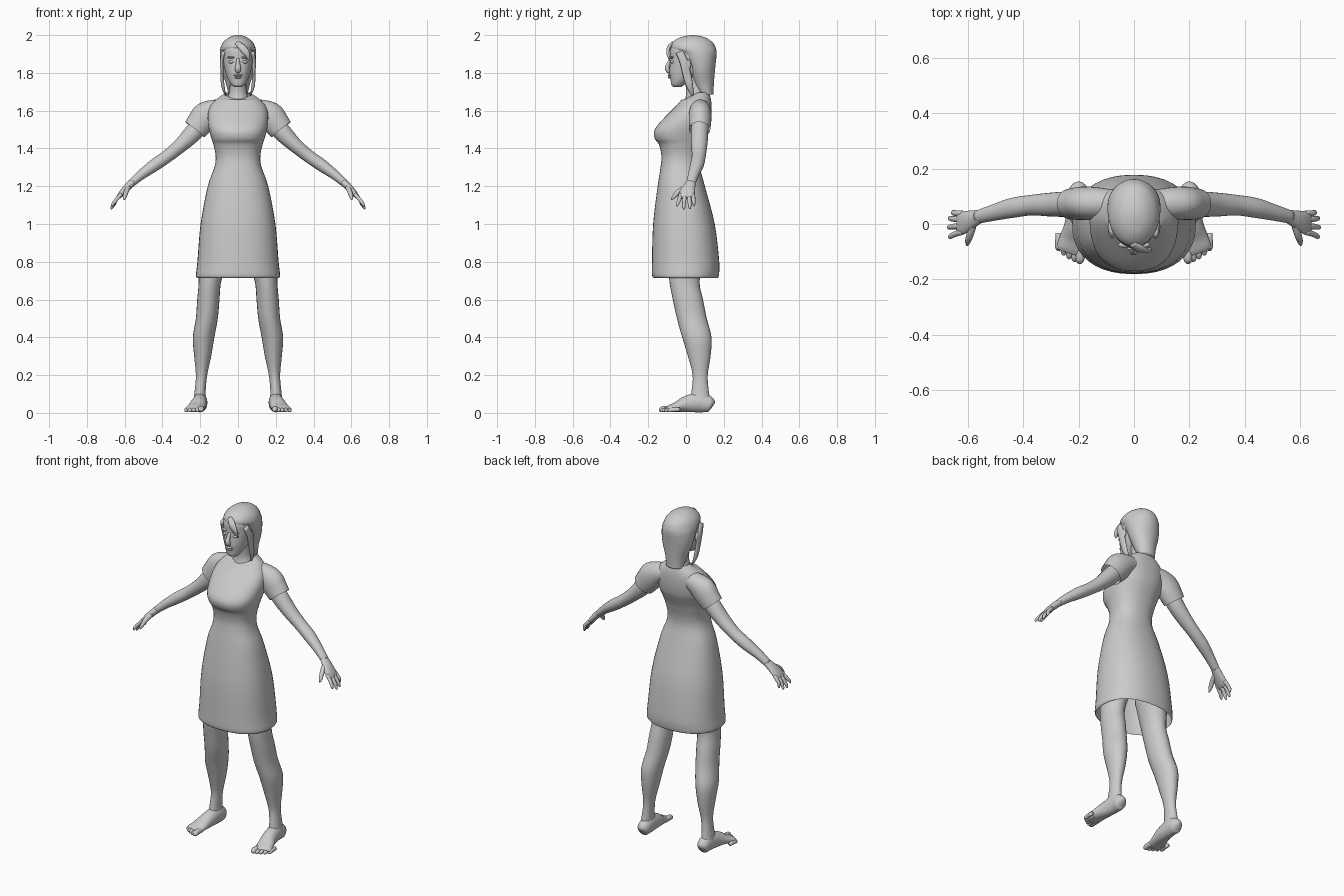
import bpy, bmesh, math
from mathutils import Vector

grey = bpy.data.materials.new("plain grey")
grey.diffuse_color = (0.6, 0.6, 0.6, 1)


def finish(name, bm, mirror):
    bmesh.ops.recalc_face_normals(bm, faces=bm.faces)
    me = bpy.data.meshes.new(name)
    bm.to_mesh(me)
    bm.free()
    me.materials.append(grey)
    for p in me.polygons:
        p.use_smooth = True
    ob = bpy.data.objects.new(name, me)
    bpy.context.collection.objects.link(ob)
    if mirror:
        ob.modifiers.new("mirror", 'MIRROR').use_mirror_merge = False
    return ob


def catmull(rows, steps):
    """Smooth curve through rows of numbers."""
    out = []
    for i in range(len(rows) - 1):
        p0, p1 = rows[max(i - 1, 0)], rows[i]
        p2, p3 = rows[i + 1], rows[min(i + 2, len(rows) - 1)]
        for s in range(steps):
            t = s / steps
            out.append([0.5 * (2 * b + (c - a) * t + (2 * a - 5 * b + 4 * c - d) * t * t
                               + (3 * b - a - 3 * c + d) * t ** 3)
                        for a, b, c, d in zip(p0, p1, p2, p3)])
    return out + [list(rows[-1])]


def tube(name, rows, u=(1, 0, 0), flat=False, sides=24, steps=4, power=2.0,
         caps=(True, True), mirror=False, dip=None):
    """Loft rings (x, y, z, half width along u, other half width)."""
    rows = catmull(rows, steps)
    bm = bmesh.new()
    rings = []
    for i, r in enumerate(rows):
        c = Vector(r[:3])
        t = Vector(rows[min(i + 1, len(rows) - 1)][:3]) - Vector(rows[max(i - 1, 0)][:3])
        t = Vector((0, 0, 1)) if flat else t.normalized()
        a = Vector(u)
        a = (a - t * a.dot(t)).normalized()
        b = t.cross(a)
        ring = []
        for k in range(sides):
            ang = 2 * math.pi * k / sides
            cs, sn = math.cos(ang), math.sin(ang)
            cs = math.copysign(abs(cs) ** (2 / power), cs)
            sn = math.copysign(abs(sn) ** (2 / power), sn)
            p = c + a * cs * max(r[3], .001) + b * sn * max(r[4], .001)
            if dip:
                p.z += dip(p, c)
            ring.append(bm.verts.new(p))
        rings.append(ring)
    for r0, r1 in zip(rings, rings[1:]):
        for k in range(sides):
            j = (k + 1) % sides
            bm.faces.new((r0[k], r0[j], r1[j], r1[k]))
    if caps[0]:
        bm.faces.new(rings[0])
    if caps[1]:
        bm.faces.new(rings[-1])
    return finish(name, bm, mirror)


def stack(name, rows, **kw):
    """Level rings given as (z, centre x, half width, front y, back y)."""
    return tube(name, [(x, (f + b) / 2, z, w, (b - f) / 2) for z, x, w, f, b in rows],
                flat=True, **kw)


def ball(name, loc, size, mirror=False):
    bm = bmesh.new()
    bmesh.ops.create_uvsphere(bm, u_segments=16, v_segments=10, radius=1)
    for v in bm.verts:
        v.co = Vector([l + c * s for l, c, s in zip(loc, v.co, size)])
    return finish(name, bm, mirror)


# Dress: open at hem, neckline dips at the front
def neckline(p, c):
    if p.z < 1.66:
        return 0
    return (p.z - 1.66) / .035 * -.03 * max(0, (c.y - p.y) / .06)


stack("dress", [
    (.715, 0, .218, -.172, .168), (.73, 0, .223, -.18, .174), (.80, 0, .215, -.18, .176),
    (1.0, 0, .198, -.174, .152), (1.2, 0, .16, -.15, .10), (1.3, 0, .125, -.135, .074),
    (1.36, 0, .118, -.13, .075), (1.42, 0, .13, -.143, .09), (1.45, 0, .14, -.164, .10),
    (1.485, 0, .15, -.17, .115), (1.52, 0, .157, -.153, .128), (1.57, 0, .16, -.108, .135),
    (1.62, 0, .15, -.058, .136), (1.66, 0, .115, -.022, .132), (1.695, 0, .066, .0, .122)],
    sides=40, power=2.3, caps=(False, False), dip=neckline)

# Sleeves: open at the cuff
tube("sleeve", [
    (.06, .075, 1.615, .045, .045), (.12, .075, 1.60, .056, .06), (.168, .075, 1.573, .06, .075),
    (.20, .074, 1.535, .059, .071), (.228, .072, 1.50, .056, .065)],
    u=(0, 1, 0), caps=(True, False), mirror=True)

# Arms
tube("arm", [
    (.17, .075, 1.56, .045, .045), (.235, .072, 1.485, .046, .048), (.30, .07, 1.42, .043, .039),
    (.37, .068, 1.362, .037, .034), (.44, .058, 1.313, .036, .033), (.51, .04, 1.262, .029, .026),
    (.565, .025, 1.215, .024, .02)], u=(0, 1, 0), mirror=True)

# Hands: palm, four fingers and a thumb
tube("palm", [
    (.555, .028, 1.224, .024, .02), (.59, .015, 1.19, .034, .019), (.615, .006, 1.163, .042, .016),
    (.632, .003, 1.143, .041, .011), (.636, .003, 1.138, .034, .005)],
    u=(0, 1, 0), mirror=True)
for base, tip in ((.037, (.655, .042, 1.095)), (.016, (.667, .02, 1.08)),
                  (-.006, (.67, -.012, 1.078)), (-.028, (.666, -.046, 1.093))):
    tx, ty, tz = tip
    tube("finger", [(.618, base, 1.158, .011, .011), (.648, (base + ty) / 2, 1.125, .0105, .01),
                    (tx - .003, ty, tz + .012, .0085, .008), (tx, ty, tz, .003, .003)],
         u=(0, 1, 0), sides=10, steps=3, mirror=True)
tube("thumb", [(.58, .0, 1.195, .014, .014), (.592, -.04, 1.17, .014, .013),
               (.60, -.065, 1.143, .010, .010), (.602, -.078, 1.128, .003, .003)],
     u=(0, 1, 0), sides=10, steps=3, mirror=True)

# Legs
stack("leg", [
    (.86, .125, .085, -.10, .10), (.70, .148, .06, -.088, .072), (.60, .157, .059, -.07, .09),
    (.50, .165, .058, -.048, .11), (.40, .182, .057, -.02, .135), (.30, .187, .045, .01, .13),
    (.20, .193, .03, .035, .115), (.12, .20, .029, .03, .12), (.06, .203, .034, .02, .13)],
    mirror=True)

# Feet and toes
tube("foot", [
    (.20, .142, .035, .012, .018), (.20, .128, .042, .033, .04), (.20, .075, .055, .038, .052),
    (.208, .0, .046, .042, .043), (.22, -.05, .031, .047, .027), (.229, -.088, .022, .05, .019),
    (.234, -.104, .019, .044, .012)], mirror=True)
for i in range(5):
    x, y = .194 + .0195 * i, -.134 + .0055 * i + .0015 * i * i
    r = .016 if i == 0 else .0115
    tube("toe", [(x, y + .055, r + .006, r, r), (x + .001, y + .015, r + .005, r, r),
                 (x + .001, y, r + .001, r * .9, r * .85), (x + .001, y - .01, r, r * .35, r * .35)],
         sides=10, steps=3, mirror=True)

# Neck and head
stack("neck", [(1.60, 0, .075, -.02, .12), (1.64, 0, .07, -.012, .12), (1.68, 0, .052, .0, .11),
               (1.72, 0, .044, .0, .10), (1.79, 0, .044, -.012, .10)])
stack("head", [
    (1.724, 0, .015, -.064, -.03), (1.735, 0, .034, -.077, -.01), (1.765, 0, .052, -.082, .03),
    (1.80, 0, .066, -.088, .09), (1.84, 0, .075, -.086, .11), (1.88, 0, .08, -.084, .12),
    (1.92, 0, .08, -.084, .12), (1.95, 0, .072, -.07, .115), (1.98, 0, .048, -.035, .09)],
    sides=32, power=2.15)

# Face details
tube("nose", [(0, -.08, 1.875, .008, .006), (0, -.092, 1.85, .011, .01),
              (0, -.1, 1.825, .016, .012), (0, -.092, 1.808, .014, .011),
              (0, -.082, 1.804, .006, .005)], sides=12)
ball("upper_lip", (0, -.088, 1.787), (.024, .009, .006))
ball("lower_lip", (0, -.086, 1.776), (.02, .009, .006))
ball("chin", (0, -.066, 1.746), (.022, .014, .015))
ball("eye", (.034, -.072, 1.858), (.016, .012, .008), True)
ball("brow", (.034, -.075, 1.882), (.024, .01, .006), True)
ball("ear", (.082, .008, 1.842), (.01, .018, .03), True)

# Hair: main mass, side locks and fringe
stack("hair", [
    (1.685, 0, .05, .075, .145), (1.71, 0, .056, .055, .146), (1.75, 0, .066, .035, .148),
    (1.80, 0, .083, .015, .152), (1.85, 0, .093, -.005, .157), (1.90, 0, .096, -.04, .162),
    (1.93, 0, .093, -.08, .158), (1.96, 0, .08, -.072, .142), (1.985, 0, .053, -.038, .108),
    (1.997, 0, .025, .005, .065), (2.0, 0, .006, .03, .042)], sides=32)
tube("side_lock", [(.078, -.035, 1.91, .01, .02), (.086, -.012, 1.86, .009, .022),
                   (.084, .005, 1.79, .008, .022), (.08, .02, 1.73, .009, .018),
                   (.066, .035, 1.68, .003, .006)], sides=12, mirror=True)
tube("fringe", [(-.005, -.07, 1.958, .014, .01), (.022, -.09, 1.935, .02, .01),
                (.045, -.096, 1.905, .017, .008), (.055, -.09, 1.88, .009, .006),
                (.06, -.086, 1.865, .002, .002)], sides=12)
